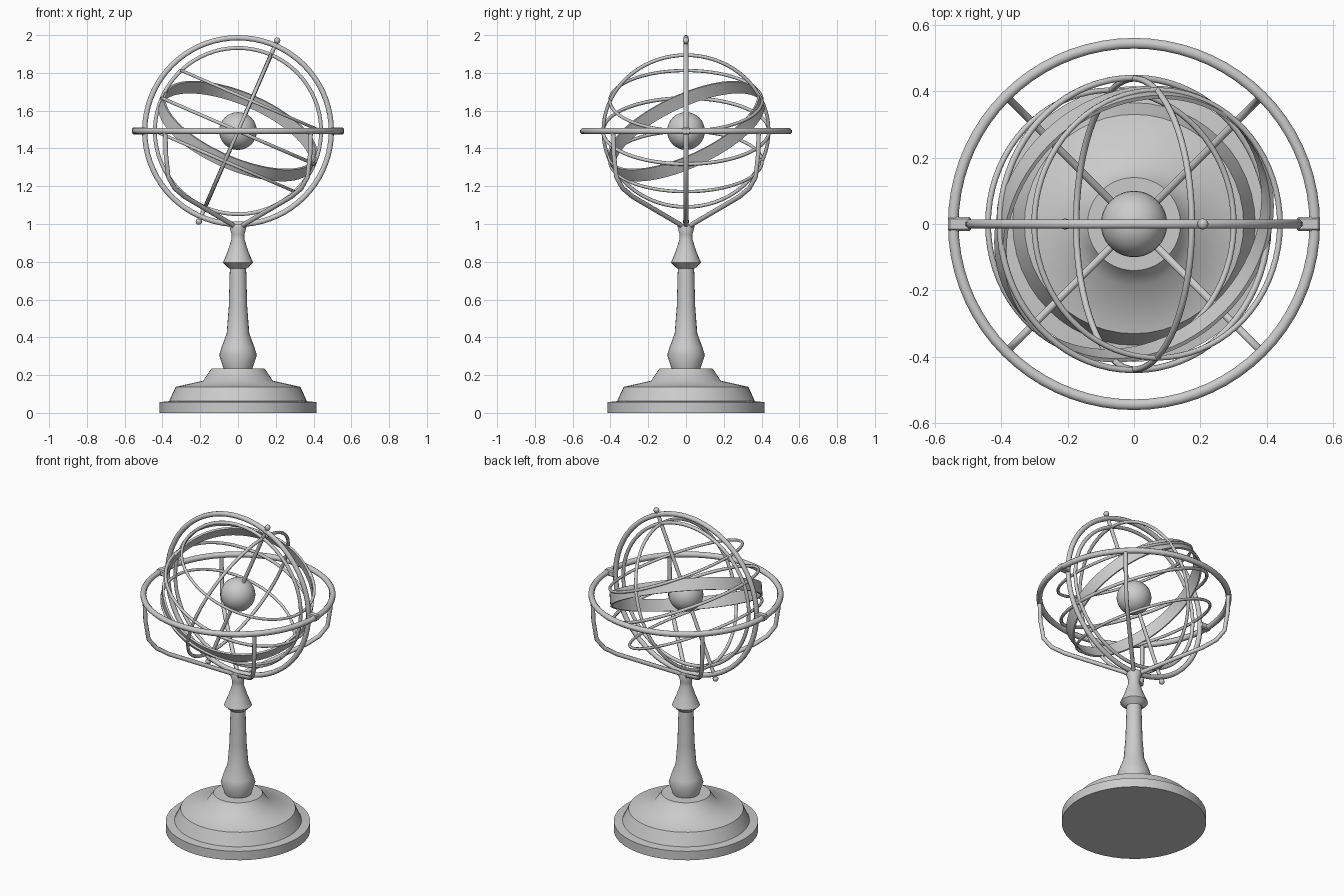
import bpy, bmesh, math
from mathutils import Matrix, Vector

if "Cube" in bpy.data.objects:
    bpy.data.objects.remove(bpy.data.objects["Cube"])

grey = bpy.data.materials.new("plain_grey")
grey.diffuse_color = (0.6, 0.6, 0.6, 1)
grey.use_nodes = True
grey.node_tree.nodes["Principled BSDF"].inputs["Base Color"].default_value = grey.diffuse_color
TILT = math.radians(23.4)
CENTRE = Matrix.Translation((0, 0, 1.492))
SKY = CENTRE @ Matrix.Rotation(TILT, 4, 'Y')       # frame tilted with the axis
UPRIGHT = Matrix.Rotation(math.pi / 2, 4, 'X')


def finish(name, bm, angle=40):
    bmesh.ops.remove_doubles(bm, verts=bm.verts, dist=1e-5)
    bmesh.ops.recalc_face_normals(bm, faces=bm.faces)
    me = bpy.data.meshes.new(name)
    bm.to_mesh(me)
    bm.free()
    me.materials.append(grey)
    ob = bpy.data.objects.new(name, me)
    bpy.context.collection.objects.link(ob)
    bpy.ops.object.select_all(action='DESELECT')
    ob.select_set(True)
    bpy.context.view_layer.objects.active = ob
    bpy.ops.object.shade_smooth_by_angle(angle=math.radians(angle))
    return ob


def lathe(name, profile, matrix=Matrix(), steps=32, closed=False, angle=40):
    """Spin (radius, height) points around local z."""
    bm = bmesh.new()
    rows = []
    for i in range(steps):
        a = 2 * math.pi * i / steps
        rows.append([bm.verts.new((r * math.cos(a), r * math.sin(a), z)) for r, z in profile])
    n = len(profile)
    for i in range(steps):
        p, q = rows[i], rows[(i + 1) % steps]
        for j in range(n if closed else n - 1):
            k = (j + 1) % n
            bm.faces.new((p[j], q[j], q[k], p[k]))
    bmesh.ops.dissolve_degenerate(bm, dist=1e-6, edges=bm.edges)
    bm.transform(matrix)
    return finish(name, bm, angle)


def ring(name, radius, thick, matrix, height=0.0):
    """Ring with an octagonal section."""
    c = thick / math.cos(math.pi / 8)
    angles = [math.pi / 8 + k * math.pi / 4 for k in range(8)]
    section = [(radius + c * math.cos(a), height + c * math.sin(a)) for a in angles]
    lathe(name, section, matrix, 72, True, 50)


def ball(name, radius, matrix, segments=32):
    bm = bmesh.new()
    bmesh.ops.create_uvsphere(bm, u_segments=segments, v_segments=segments // 2, radius=radius)
    bm.transform(matrix)
    finish(name, bm, 60)


# Stepped base and turned pillar
lathe("base", [(0, 0), (.415, 0), (.415, .057), (.365, .062), (.33, .138),
               (.185, .17), (.14, .236), (0, .236)], steps=48, angle=50)
lathe("pillar", [(0, .23), (.075, .23), (.1, .305), (.088, .345), (.06, .42), (.049, .56),
                 (.043, .77), (.048, .765), (.08, .795), (.055, .855), (.034, .92),
                 (.034, .945), (.045, .985), (.04, .997), (0, .997)], steps=20, angle=50)

# Fixed rings
ring("horizon_ring", .544, .016, CENTRE)
ring("meridian_ring", .494, .014, CENTRE @ UPRIGHT)

# Tilted rings
ring("colure_ring_a", .440, .010, SKY @ UPRIGHT)
ring("colure_ring_b", .438, .009, SKY @ Matrix.Rotation(math.pi / 2, 4, 'Y'))
ring("equator_ring", .440, .009, SKY)
for label, h in (("upper", .175), ("lower", -.175)):
    ring(label + "_tropic_ring", .403, .008, SKY, h)

# Wide inclined band
lathe("ecliptic_band", [(.426, -.036), (.438, -.036), (.438, .036), (.426, .036)],
      SKY @ Matrix.Rotation(TILT, 4, 'X'), 72, True)

# Axis, end knobs and centre globe
lathe("axis_rod", [(0, -.52), (.011, -.52), (.011, .52), (0, .52)], SKY, 12)
for label, h in (("top", .522), ("bottom", -.522)):
    ball(label + "_knob", .017, SKY @ Matrix.Translation((0, 0, h)), 12)
ball("centre_globe", .1, CENTRE)

# Clips joining the meridian and horizon rings
for label, s in (("right", 1), ("left", -1)):
    bm = bmesh.new()
    bmesh.ops.create_cube(bm, size=1)
    bm.transform(CENTRE @ Matrix.Translation((s * .525, 0, 0)) @ Matrix.Diagonal((.07, .042, .037, 1)))
    bmesh.ops.bevel(bm, geom=bm.edges[:], offset=.006, segments=1, affect='EDGES')
    finish(label + "_clip", bm, 30)

# Four bent arms carrying the horizon ring
path = [(.02, .98), (.05, 1.0), (.40, 1.145), (.475, 1.19), (.522, 1.25), (.54, 1.37), (.544, 1.485)]
path = [Vector((r, 0, z)) for r, z in path]
for k in range(4):
    bm = bmesh.new()
    loops = []
    for i, p in enumerate(path):
        t = (path[min(i + 1, len(path) - 1)] - path[max(i - 1, 0)]).normalized()
        side, up = Vector((0, 1, 0)), t.cross(Vector((0, 1, 0)))
        loops.append([bm.verts.new(p + .0125 * (math.cos(a) * side + math.sin(a) * up))
                      for a in [math.pi / 8 + j * math.pi / 4 for j in range(8)]])
    for a, b in zip(loops, loops[1:]):
        for j in range(8):
            m = (j + 1) % 8
            bm.faces.new((a[j], a[m], b[m], b[j]))
    bm.faces.new(loops[0])
    bm.faces.new(loops[-1])
    bm.transform(Matrix.Rotation(math.pi / 4 + k * math.pi / 2, 4, 'Z'))
    finish("support_arm_%d" % (k + 1), bm, 50)
